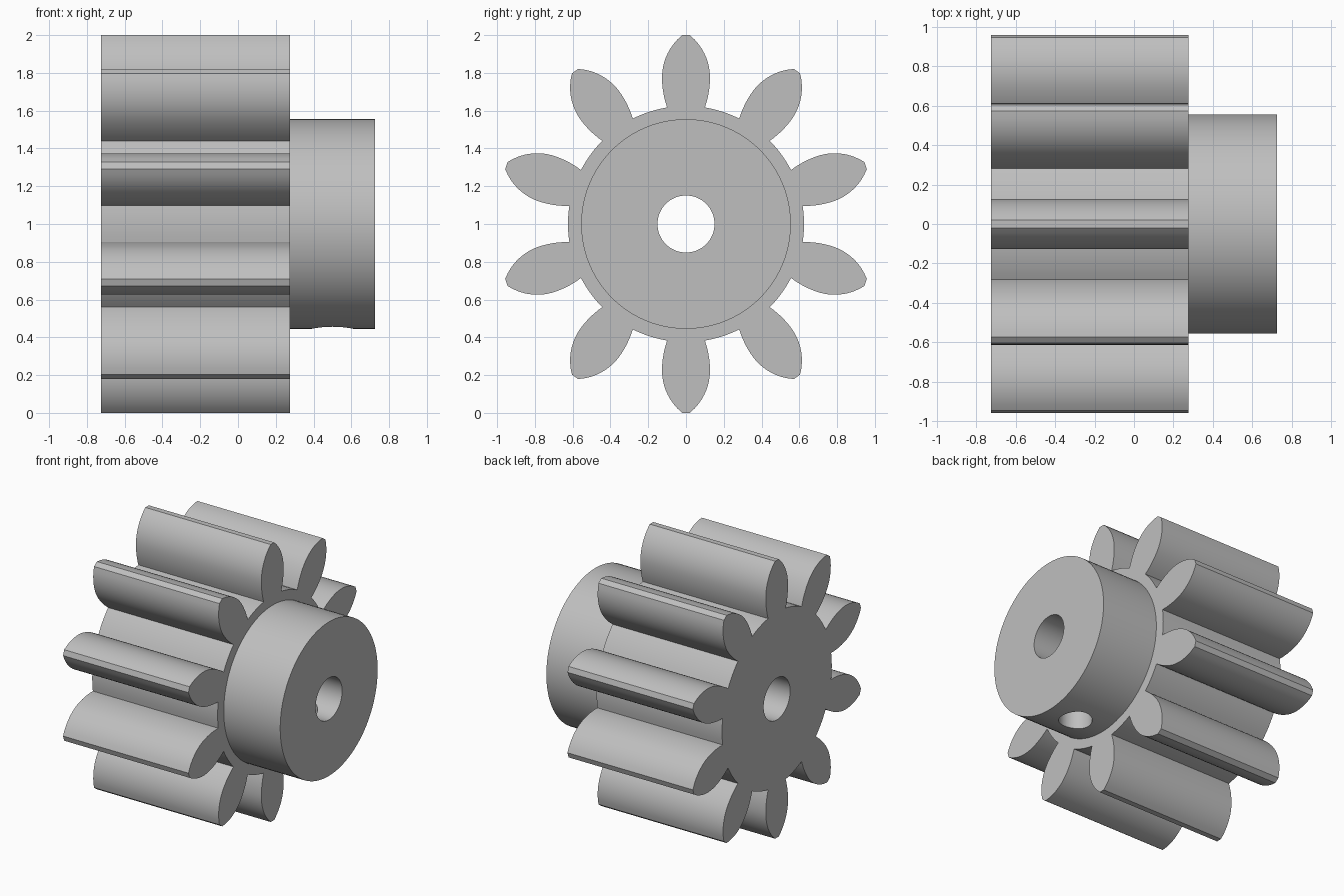
import bpy, bmesh
from math import sin, cos, pi, atan2, sqrt, radians

if "Cube" in bpy.data.objects:
    bpy.data.objects.remove(bpy.data.objects["Cube"], do_unlink=True)

TEETH = 10
AXIS_Z = 1.0
BACK, SHOULDER, FRONT = -0.725, 0.275, 0.725
ROOT_ALONG, ROOT_HALF = 0.617, 0.1
HUB_RADIUS, BORE_RADIUS, SCREW_RADIUS = 0.555, 0.151, 0.11

steel = bpy.data.materials.new("plain grey")
steel.use_nodes = True
grey = (0.52, 0.52, 0.52, 1)
steel.diffuse_color = grey
steel.node_tree.nodes["Principled BSDF"].inputs["Base Color"].default_value = grey


def prism(name, outline, x0, x1):
    """Extrude a (y, z) outline along x."""
    bm = bmesh.new()
    face = bm.faces.new([bm.verts.new((x0, y, z + AXIS_Z)) for y, z in outline])
    moved = bmesh.ops.extrude_face_region(bm, geom=[face])["geom"]
    bmesh.ops.translate(bm, vec=(x1 - x0, 0, 0),
                        verts=[v for v in moved if isinstance(v, bmesh.types.BMVert)])
    bmesh.ops.recalc_face_normals(bm, faces=bm.faces)
    mesh = bpy.data.meshes.new(name)
    bm.to_mesh(mesh)
    bm.free()
    mesh.materials.append(steel)
    obj = bpy.data.objects.new(name, mesh)
    bpy.context.collection.objects.link(obj)
    return obj


def circle(radius, count):
    return [(radius * cos(2 * pi * i / count), radius * sin(2 * pi * i / count))
            for i in range(count)]


def half_width(r):
    """Half thickness of a tooth at distance r from the axis."""
    d = r - 0.775
    if d < 0:
        return 0.127 - 1.08 * d * d
    return 0.127 - 0.29 + sqrt(0.29 ** 2 - d * d)


def gear_outline():
    steps = 16
    along = [ROOT_ALONG + (1 - ROOT_ALONG) * i / steps for i in range(steps + 1)]
    flank = [(r, half_width(r)) for r in along]
    tooth = [(r, -w) for r, w in flank] + flank[::-1]
    root_radius = sqrt(ROOT_ALONG ** 2 + ROOT_HALF ** 2)
    root_angle = atan2(ROOT_HALF, ROOT_ALONG)
    gap = 2 * pi / TEETH - 2 * root_angle
    points = []
    for k in range(TEETH):
        a = pi / 2 + 2 * pi * k / TEETH
        points += [(r * cos(a) - w * sin(a), r * sin(a) + w * cos(a)) for r, w in tooth]
        for i in range(1, 6):
            b = a + root_angle + gap * i / 6
            points.append((root_radius * cos(b), root_radius * sin(b)))
    return points


def combine(target, tool, operation):
    mod = target.modifiers.new(operation.lower(), "BOOLEAN")
    mod.operation, mod.solver, mod.object = operation, "EXACT", tool
    bpy.context.view_layer.objects.active = target
    bpy.ops.object.modifier_apply(modifier=mod.name)
    bpy.data.objects.remove(tool, do_unlink=True)


# Toothed wheel joined to its hub
gear = prism("pinion_gear", gear_outline(), BACK, SHOULDER)
hub = prism("hub", circle(HUB_RADIUS, 96), SHOULDER - 0.2, FRONT)
combine(gear, hub, "UNION")

# Shaft bore through the whole length
bore = prism("bore_cutter", circle(BORE_RADIUS, 64), BACK - 0.1, FRONT + 0.1)
combine(gear, bore, "DIFFERENCE")

# Set screw hole from the underside of the hub into the bore
bpy.ops.mesh.primitive_cylinder_add(vertices=48, radius=SCREW_RADIUS, depth=0.8,
                                    location=(0.5, 0, AXIS_Z - 0.4))
screw = bpy.context.object
screw.name = "set_screw_cutter"
screw.data.materials.append(steel)
combine(gear, screw, "DIFFERENCE")

# Smooth flanks and barrels with crisp edges
bpy.ops.object.select_all(action="DESELECT")
gear.select_set(True)
bpy.context.view_layer.objects.active = gear
bpy.ops.object.shade_smooth_by_angle(angle=radians(25))
